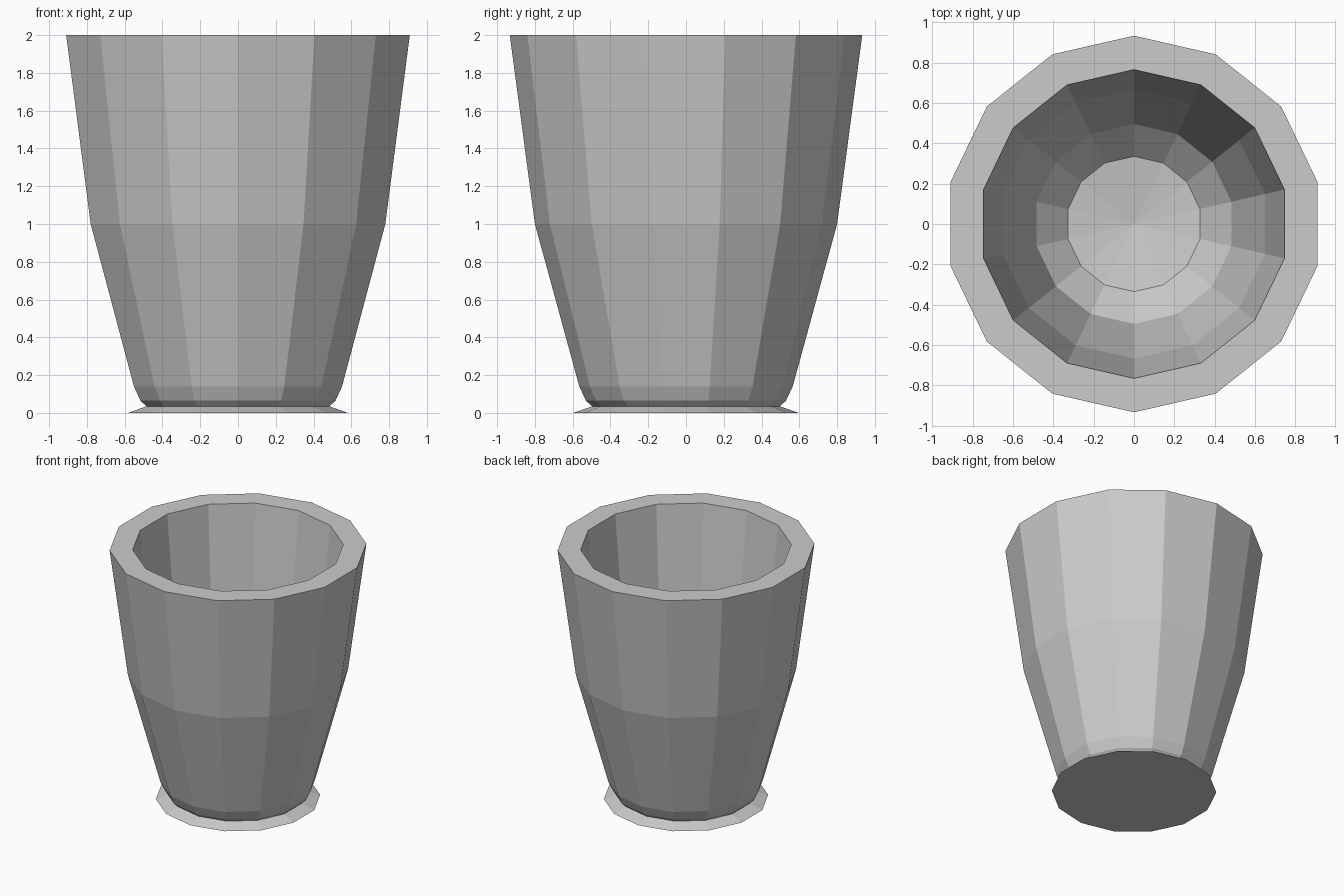
import bpy, bmesh, math

if "Cube" in bpy.data.objects:
    bpy.data.objects.remove(bpy.data.objects["Cube"])

SIDES = 14

grey = bpy.data.materials.new("light grey")
grey.diffuse_color = (0.6, 0.6, 0.6, 1)
grey.use_nodes = True
grey.node_tree.nodes["Principled BSDF"].inputs["Base Color"].default_value = grey.diffuse_color


def lathe(name, profile):
    """Turn (radius, z) points into a closed faceted body; radius 0 is a pole."""
    bm = bmesh.new()
    rings = []
    for r, z in profile:
        if r == 0:
            rings.append([bm.verts.new((0, 0, z))] * SIDES)
        else:
            rings.append([bm.verts.new((r * math.sin(2 * math.pi * i / SIDES),
                                        r * math.cos(2 * math.pi * i / SIDES), z))
                          for i in range(SIDES)])
    for a, b in zip(rings, rings[1:]):
        for i in range(SIDES):
            j = (i + 1) % SIDES
            quad = [a[i], a[j], b[j], b[i]]
            bm.faces.new(list(dict.fromkeys(quad)))
    bmesh.ops.recalc_face_normals(bm, faces=bm.faces)
    mesh = bpy.data.meshes.new(name)
    bm.to_mesh(mesh)
    bm.free()
    mesh.materials.append(grey)
    obj = bpy.data.objects.new(name, mesh)
    bpy.context.collection.objects.link(obj)
    return obj


# Flared foot, pinched neck, outer wall, thick rim, inner wall, bowl-shaped floor
lathe("cup", [
    (0, 0), (0.597, 0), (0.497, 0.035),
    (0.53, 0.065), (0.565, 0.14), (0.80, 1.0), (0.933, 2.0),
    (0.765, 2.0), (0.667, 1.02), (0.495, 0.38),
    (0.335, 0.22), (0, 0.175),
])
